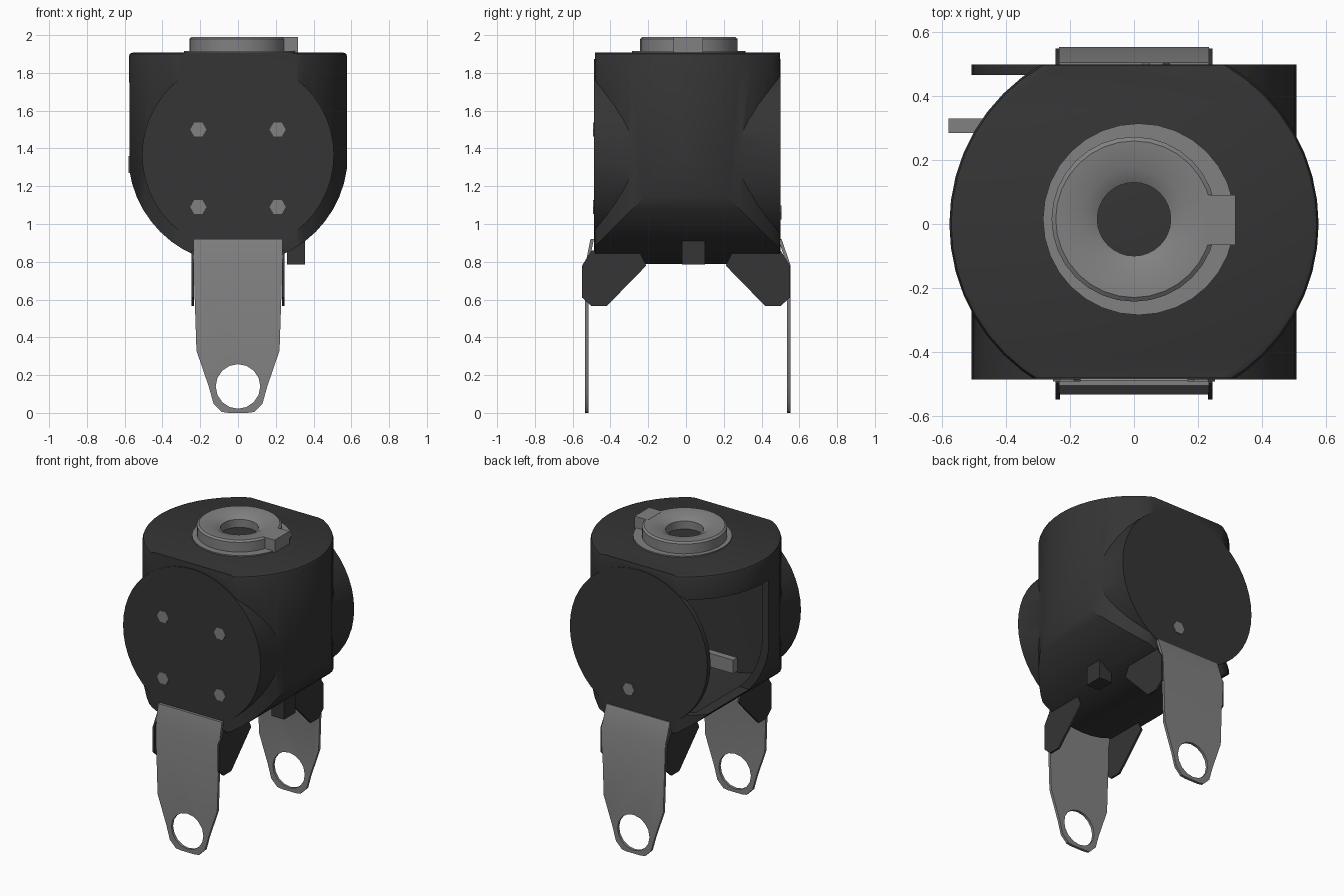
import bpy, bmesh, math

if "Cube" in bpy.data.objects:
    bpy.data.objects.remove(bpy.data.objects["Cube"])


def material(name, v):
    m = bpy.data.materials.new(name)
    m.diffuse_color = (v, v, v, 1)
    m.use_nodes = True
    m.node_tree.nodes["Principled BSDF"].inputs["Base Color"].default_value = m.diffuse_color
    return m


DARK, GREY = material("dark_paint", 0.035), material("grey_metal", 0.22)


def link(name, bm):
    bmesh.ops.recalc_face_normals(bm, faces=bm.faces)
    me = bpy.data.meshes.new(name)
    bm.to_mesh(me)
    bm.free()
    ob = bpy.data.objects.new(name, me)
    bpy.context.collection.objects.link(ob)
    return ob


def finish(ob, mat):
    ob.data.materials.clear()
    ob.data.materials.append(mat)
    bpy.ops.object.select_all(action='DESELECT')
    ob.select_set(True)
    bpy.context.view_layer.objects.active = ob
    bpy.ops.object.shade_smooth_by_angle(angle=math.radians(35))
    return ob


def prism(name, pts, axis, a, b):
    """Extrude a closed outline along an axis from a to b."""
    put = {'x': lambda u, v, w: (w, u, v), 'y': lambda u, v, w: (u, w, v),
           'z': lambda u, v, w: (u, v, w)}[axis]
    bm = bmesh.new()
    n = len(pts)
    lo = [bm.verts.new(put(u, v, a)) for u, v in pts]
    hi = [bm.verts.new(put(u, v, b)) for u, v in pts]
    bm.faces.new(lo)
    bm.faces.new(hi)
    for i in range(n):
        j = (i + 1) % n
        bm.faces.new((lo[i], lo[j], hi[j], hi[i]))
    return link(name, bm)


def disc(name, axis, r, a, b, cu=0, cv=0, n=48):
    pts = [(cu + r * math.cos(2 * math.pi * i / n), cv + r * math.sin(2 * math.pi * i / n))
           for i in range(n)]
    return prism(name, pts, axis, a, b)


def box(name, x0, x1, y0, y1, z0, z1):
    return prism(name, [(x0, y0), (x1, y0), (x1, y1), (x0, y1)], 'z', z0, z1)


def boolean(ob, other, op):
    m = ob.modifiers.new("b", 'BOOLEAN')
    m.object, m.operation, m.solver = other, op, 'EXACT'
    bpy.context.view_layer.objects.active = ob
    bpy.ops.object.modifier_apply(modifier=m.name)
    bpy.data.objects.remove(other)


def lathe(name, profile, n=32):
    """Revolve a closed (r, z) profile about z."""
    bm = bmesh.new()
    rings = [[bm.verts.new((r * math.cos(2 * math.pi * i / n), r * math.sin(2 * math.pi * i / n), z))
              for i in range(n)] for r, z in profile]
    for k in range(len(rings)):
        p, q = rings[k], rings[(k + 1) % len(rings)]
        for i in range(n):
            j = (i + 1) % n
            bm.faces.new((p[i], p[j], q[j], q[i]))
    return link(name, bm)


def round_bottom(r):
    """Outline with straight sides above and a half circle below."""
    arc = [(r * math.cos(math.pi + math.pi * i / 24), 1.37 + r * math.sin(math.pi + math.pi * i / 24))
           for i in range(25)]
    return arc + [(r, 2.1), (-r, 2.1)]


# housing: upright drum with flat front and back, rounded underneath
body = disc("housing", 'z', 0.578, 0.6, 1.907)
bev = body.modifiers.new("v", 'BEVEL')
bev.width, bev.segments, bev.limit_method, bev.angle_limit = 0.02, 2, 'ANGLE', 1.0
bpy.context.view_layer.objects.active = body
bpy.ops.object.modifier_apply(modifier="v")
boolean(body, prism("c", round_bottom(0.582), 'y', -0.482, 0.497), 'INTERSECT')
# cross drum whose ends form the round front and back faces
boolean(body, disc("c", 'y', 0.508, -0.487, 0.5, 0, 1.365), 'UNION')
# hollow inside and the opening at the back left
cavity = disc("c", 'z', 0.54, 0.7, 1.77)
boolean(cavity, prism("c2", round_bottom(0.53), 'y', -0.45, 0.465), 'INTERSECT')
boolean(body, cavity, 'DIFFERENCE')
boolean(body, box("c", -0.8, -0.3, -0.05, 0.466, 0.98, 1.75), 'DIFFERENCE')
finish(body, DARK)

# lever seen in the opening
finish(box("inner_lever", -0.58, -0.15, 0.285, 0.33, 1.27, 1.36), GREY)

# top ring with a hole, thin collar and side tab
ring = lathe("top_ring", [(0.258, 1.89), (0.258, 1.98), (0.245, 1.99), (0.16, 1.985),
                          (0.115, 1.96), (0.115, 1.89)])
ring.location.y = 0.015
finish(ring, GREY)
collar = lathe("ring_collar", [(0.30, 1.89), (0.30, 1.915), (0.2, 1.915), (0.2, 1.89)])
collar.location = (0.015, 0.015, 0)
finish(collar, GREY)
finish(box("ring_tab", 0.22, 0.317, -0.065, 0.09, 1.9, 1.99), GREY)

# hexagonal bolts on the front and one on the back
for x in (-0.21, 0.21):
    for z in (1.09, 1.5):
        finish(disc("front_bolt", 'y', 0.043, -0.493, -0.47, x, z, 6), GREY)
finish(disc("back_bolt", 'y', 0.043, 0.48, 0.506, 0.07, 1.06, 6), GREY)

# small block under the right side
finish(box("side_block", 0.26, 0.355, -0.02, 0.1, 0.785, 1.05), DARK)

# mounting legs: bent strap tapered to an eye, with dark side gussets
outline = [(-0.235, 0.92), (-0.235, 0.78), (-0.22, 0.33), (-0.155, 0.14), (-0.13, 0.05),
           (-0.085, 0.005), (-0.05, 0)]
outline = outline + [(-x, z) for x, z in reversed(outline)]
gusset = [(0.50, 0.86), (0.55, 0.78), (0.55, 0.61), (0.50, 0.565), (0.42, 0.565),
          (0.21, 0.78), (0.25, 0.86)]
for name, s, y in (("front", -1, 0.525), ("back", 1, 0.545)):
    leg = prism(name + "_leg", outline, 'y', s * (y - 0.009), s * (y + 0.009))
    boolean(leg, disc("c", 'y', 0.118, -1, 1, 0, 0.14, 16), 'DIFFERENCE')
    bm = bmesh.new()
    bm.from_mesh(leg.data)
    bmesh.ops.bisect_plane(bm, geom=bm.verts[:] + bm.edges[:] + bm.faces[:], dist=1e-4,
                           plane_co=(0, 0, 0.78), plane_no=(0, 0, 1))
    for v in bm.verts:
        if v.co.z > 0.85:
            v.co.y -= s * (y - 0.497)
    bm.to_mesh(leg.data)
    bm.free()
    finish(leg, GREY)
    for x in (-0.245, 0.232):
        finish(prism(name + "_gusset", [(s * u, v) for u, v in gusset], 'x', x, x + 0.013), DARK)
